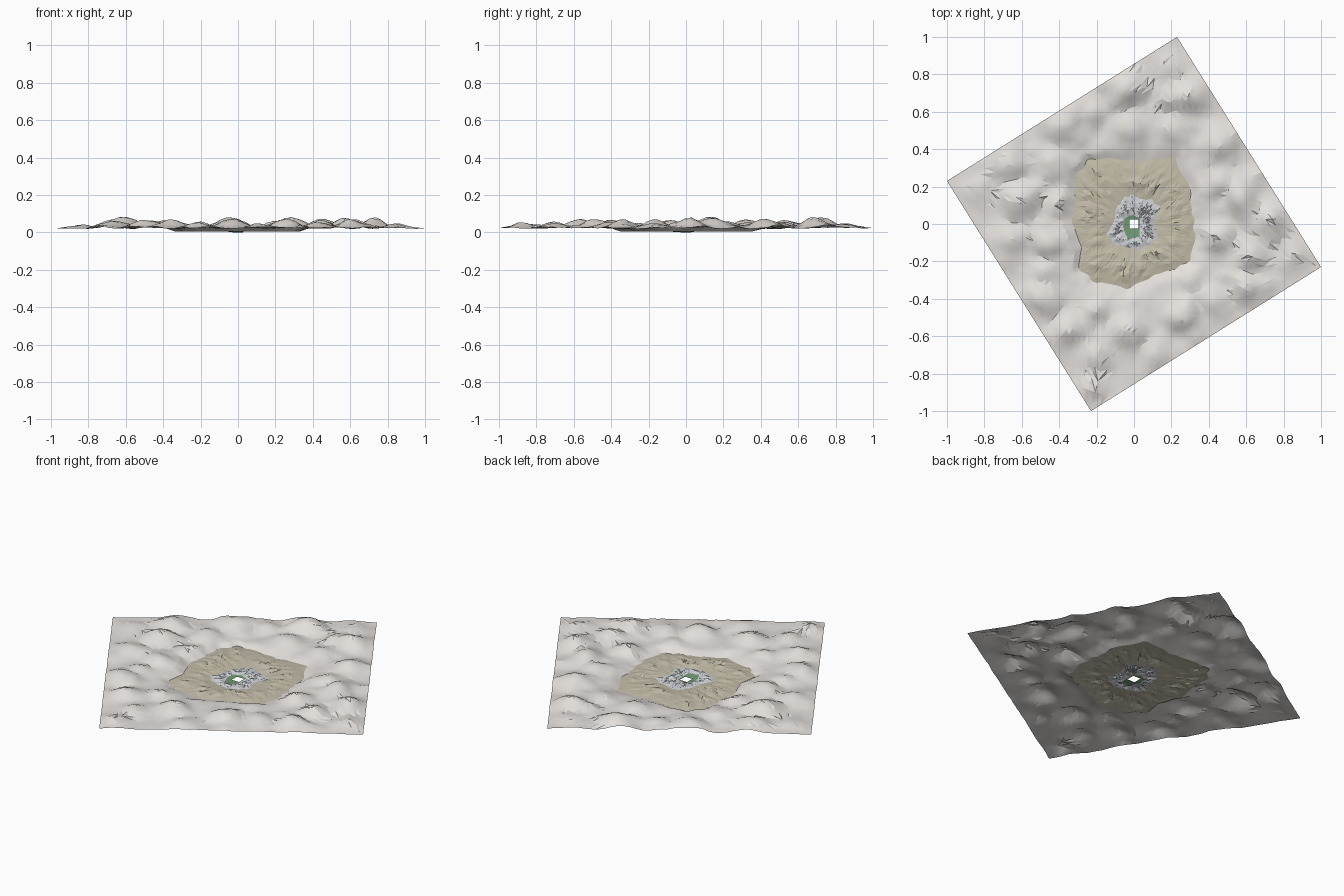
import bpy, bmesh, math, random
from mathutils import Vector, noise

if "Cube" in bpy.data.objects:
    bpy.data.objects.remove(bpy.data.objects["Cube"])

random.seed(4)
N = 144                                   # angular divisions
START = math.atan2(1.0, 0.23)             # first ray passes through a plot corner

# Outlines of the ground zones, as seen from above
PLOT = [(0.23, 1.0), (-1.0, 0.23), (-0.23, -1.0), (1.0, -0.23)]
EARTH = [(-.315, .245), (-.25, .35), (-.06, .34), (.225, .35), (.255, .27), (.31, .155),
         (.31, .05), (.33, -.06), (.30, -.2), (.165, -.255), (.1, -.28), (-.04, -.345),
         (-.235, -.30), (-.30, -.235), (-.28, -.12), (-.33, 0), (-.32, .12)]
GRAVEL = [(0, .15), (.10, .12), (.14, .09), (.10, .01), (.13, -.075), (.03, -.14),
          (-.10, -.11), (-.15, -.05), (-.107, .01), (-.086, .10), (-.05, .145)]
MOSS = [(-.05, .03), (-.01, .05), (.03, .03), (.03, -.07), (-.03, -.08), (-.06, -.02)]
HOLE = [(.025, .025), (-.025, .025), (-.025, -.025), (.025, -.025)]

# Mounds: x, y, height, radius
MOUNDS = [(-.62, .13, .062, .09), (-.67, .32, .045, .09), (-.82, .2, .02, .07),
          (-.05, .72, .06, .09), (.28, .68, .06, .10), (.18, .85, .03, .08),
          (.45, .42, .05, .09), (.2, .5, .03, .08), (-.02, .52, .035, .09),
          (-.38, .53, .045, .09), (-.22, .6, .03, .07), (-.45, .33, .035, .08),
          (.57, .15, .055, .10), (.73, .02, .06, .08), (.62, -.17, .05, .09),
          (.6, -.34, .05, .08), (.84, -.17, .03, .07), (.44, -.08, .045, .07),
          (.27, -.5, .05, .09), (.42, -.42, .035, .08), (.1, -.7, .03, .08),
          (-.03, -.56, .05, .09), (-.35, -.57, .05, .09), (-.22, -.88, .035, .07),
          (-.2, -.7, .035, .08), (-.5, -.4, .045, .09), (-.66, -.08, .04, .09),
          (-.45, -.1, .045, .09), (-.4, .1, .03, .07), (-.48, -.25, .03, .08),
          (.45, .22, .04, .08), (-.2, -.46, .035, .07), (.3, -.3, .02, .07)]


def reach(poly, a):
    """Distance from the centre to an outline along angle a."""
    dx, dy = math.cos(a), math.sin(a)
    best = 0.0
    for (x1, y1), (x2, y2) in zip(poly, poly[1:] + poly[:1]):
        ex, ey = x2 - x1, y2 - y1
        den = dx * ey - dy * ex
        if abs(den) < 1e-9:
            continue
        t = (x1 * ey - y1 * ex) / den
        u = (x1 * dy - y1 * dx) / den
        if t > 0 and -1e-5 <= u <= 1 + 1e-5:
            best = max(best, t)
    return best


def outline(poly, ragged=0.0):
    angles = [START + 2 * math.pi * i / N for i in range(N)]
    pts = []
    for a in angles:
        n = noise.noise(Vector((math.cos(a) * 6, math.sin(a) * 6, len(poly))))
        r = reach(poly, a) * (1 + ragged * n)
        pts.append((r * math.cos(a), r * math.sin(a)))
    return pts


def rough(x, y, scale, seed):
    return noise.noise(Vector((x * scale, y * scale, seed)))


def snow_z(x, y, t):
    top = 0.0
    for mx, my, h, r in MOUNDS:
        d = math.hypot(x - mx, y - my) * (1 + 0.5 * rough(x, y, 9, mx * 7))
        top = max(top, h * math.exp(-(d / r) ** 2))
    edge = min(1, t / 0.12)               # drops into the hollow
    z = 0.022 + top + 0.006 * rough(x, y, 8, 2) + 0.004 * abs(rough(x, y, 20, 5))
    return 0.006 + (z - 0.006) * edge


def earth_z(x, y, t):
    return 0.006 + (0.006 + 0.018 * abs(rough(x, y, 16, 3))) * math.sin(math.pi * t)


def gravel_z(x, y, t):
    return 0.006 + (0.006 + 0.01 * rough(x, y, 45, 1)) * math.sin(math.pi * t)


def moss_z(x, y, t):
    return 0.002 + 0.004 * t


def zone(name, inner, outer, rings, height, color, jitter):
    """Flat-shaded ring of ground between two outlines."""
    bm = bmesh.new()
    grid = []
    for k in range(rings + 1):
        row = []
        for i in range(N):
            (x1, y1), (x2, y2) = inner[i], outer[i]
            t = k / rings
            if 0 < k < rings:
                t += random.uniform(-jitter, jitter) / rings
            x, y = x1 + (x2 - x1) * t, y1 + (y2 - y1) * t
            row.append(bm.verts.new((x, y, max(0, height(x, y, t)))))
        grid.append(row)
    for k in range(rings):
        for i in range(N):
            j = (i + 1) % N
            a, b, c, d = grid[k][i], grid[k + 1][i], grid[k + 1][j], grid[k][j]
            if (i + k) % 2:
                bm.faces.new((a, b, c)); bm.faces.new((a, c, d))
            else:
                bm.faces.new((a, b, d)); bm.faces.new((b, c, d))
    me = bpy.data.meshes.new(name)
    bm.to_mesh(me)
    bm.free()
    ob = bpy.data.objects.new(name, me)
    bpy.context.collection.objects.link(ob)
    mat = bpy.data.materials.new(name + "_color")
    mat.diffuse_color = (*color, 1)
    mat.use_nodes = True
    mat.node_tree.nodes["Principled BSDF"].inputs["Base Color"].default_value = mat.diffuse_color
    me.materials.append(mat)
    return ob


plot, earth = outline(PLOT), outline(EARTH, 0.05)
gravel, moss, hole = outline(GRAVEL, 0.12), outline(MOSS, 0.1), outline(HOLE)

# Snowy outer ground, bare earth hollow, gravel ring and mossy rim round the hole
snow = zone("snow_ground", earth, plot, 20, snow_z, (.78, .75, .72), 0.3)
zone("earth_hollow", gravel, earth, 8, earth_z, (.55, .51, .40), 0.3)
zone("gravel_ring", moss, gravel, 6, gravel_z, (.62, .64, .67), 0.3)
zone("moss_rim", hole, moss, 2, moss_z, (.17, .33, .18), 0.0)

# Soften the snow while keeping its creases
bpy.context.view_layer.objects.active = snow
snow.select_set(True)
bpy.ops.object.shade_smooth_by_angle(angle=math.radians(20))
# Lowest point rests on z = 0
low = min(v.co.z for o in bpy.data.objects for v in o.data.vertices)
for o in bpy.data.objects:
    o.location.z -= low
